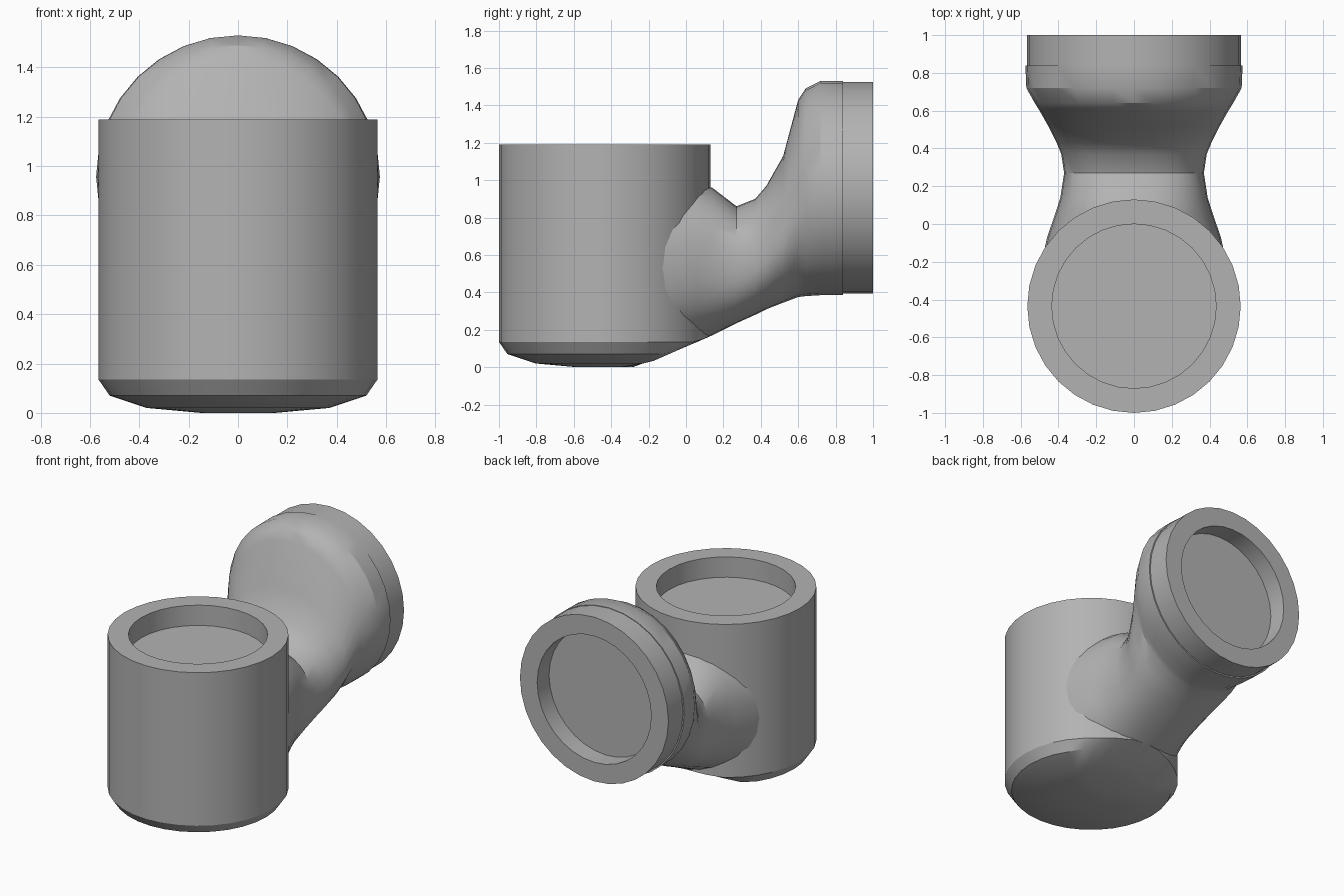
import bpy
import bmesh
from math import sin, cos, tau, copysign

old = bpy.data.objects.get("Cube")
if old:
    bpy.data.objects.remove(old, do_unlink=True)

# Single plain grey
grey = bpy.data.materials.new("plain grey")
grey.use_nodes = True
color = (0.45, 0.45, 0.45, 1)
grey.diffuse_color = color
grey.node_tree.nodes["Principled BSDF"].inputs["Base Color"].default_value = color

SIDES = 32


def loft(name, rings):
    """Skin a list of closed point rings and cap both ends."""
    bm = bmesh.new()
    loops = [[bm.verts.new(p) for p in ring] for ring in rings]
    for a, b in zip(loops, loops[1:]):
        for i in range(SIDES):
            j = (i + 1) % SIDES
            bm.faces.new((a[i], a[j], b[j], b[i]))
    bm.faces.new(loops[0])
    bm.faces.new(loops[-1])
    bmesh.ops.recalc_face_normals(bm, faces=bm.faces[:])
    mesh = bpy.data.meshes.new(name)
    bm.to_mesh(mesh)
    bm.free()
    mesh.materials.append(grey)
    obj = bpy.data.objects.new(name, mesh)
    bpy.context.collection.objects.link(obj)
    bpy.ops.object.select_all(action="DESELECT")
    obj.select_set(True)
    bpy.context.view_layer.objects.active = obj
    bpy.ops.object.shade_smooth_by_angle(angle=0.5)
    return obj


def angles():
    return [tau * i / SIDES for i in range(SIDES)]


# Upright cup: rounded base, straight wall, flat rim and shallow recess
CUP_Y = -0.435


def cup_ring(r, z):
    ring = []
    for a in angles():
        y = CUP_Y + r * sin(a)
        # the base sweeps upward towards the outlet
        ring.append((r * cos(a), y, max(z, 0.44 * (y + 0.25))))
    return ring


cup_profile = [(0.15, 0), (0.37, 0.02), (0.52, 0.07), (0.565, 0.135),
               (0.565, 1.19), (0.435, 1.19), (0.435, 1.05)]
loft("upright_cup", [cup_ring(r, z) for r, z in cup_profile])


# Outlet: neck flaring into a round socket with a recessed back face
def neck_ring(y, low, high, half_width, power=2.0):
    mid, half = (low + high) / 2, (high - low) / 2
    ring = []
    for a in angles():
        c, s = cos(a), sin(a)
        ring.append((half_width * copysign(abs(c) ** (2 / power), c), y,
                     mid + half * copysign(abs(s) ** (2 / power), s)))
    return ring


neck_sections = [
    (-0.25, 0.03, 1.00, 0.50, 2.3),
    (-0.07, 0.08, 0.99, 0.46, 2.3),
    (0.06, 0.135, 0.98, 0.415, 2.3),
    (0.14, 0.17, 0.96, 0.39, 2.4),
    (0.27, 0.235, 0.86, 0.37, 2.5),
    (0.37, 0.28, 0.90, 0.385, 2.4),
    (0.43, 0.31, 0.97, 0.41, 2.3),
    (0.52, 0.345, 1.13, 0.455, 2.1),
    (0.60, 0.375, 1.43, 0.50),
    (0.64, 0.38, 1.49, 0.525),
    (0.72, 0.385, 1.53, 0.57),
    (0.84, 0.385, 1.53, 0.575),
]
rings = [neck_ring(*section) for section in neck_sections]
SOCKET_Z = 0.96
for y, r in [(0.84, 0.566), (1.0, 0.566), (1.0, 0.435), (0.87, 0.435)]:
    rings.append(neck_ring(y, SOCKET_Z - r, SOCKET_Z + r, r))
loft("outlet_socket", rings)
